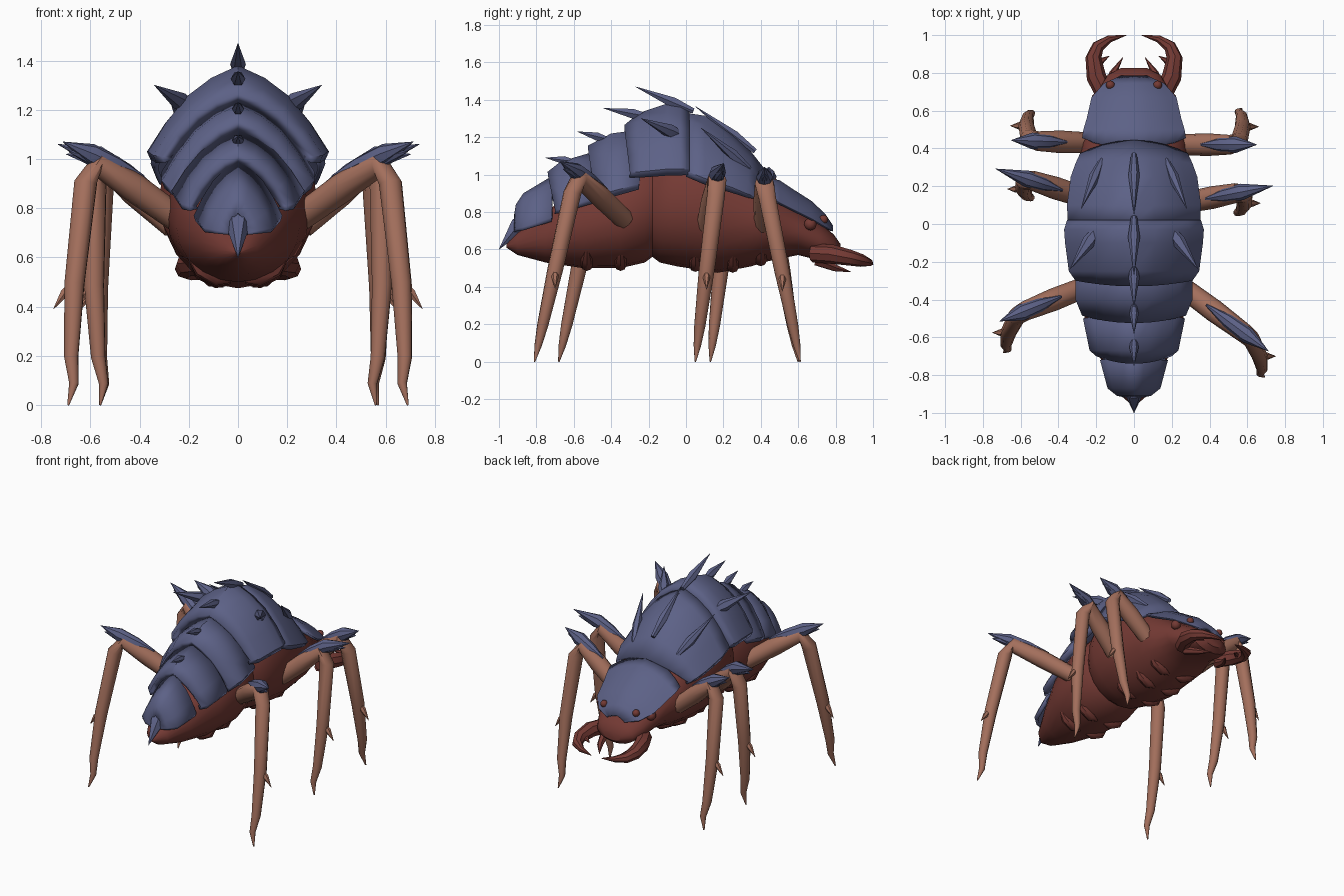
import bpy, bmesh, math
from mathutils import Vector

old = bpy.data.objects.get("Cube")
if old:
    bpy.data.objects.remove(old)


def material(name, rgb):
    m = bpy.data.materials.new(name)
    m.use_nodes = True
    m.diffuse_color = (*rgb, 1)
    m.node_tree.nodes["Principled BSDF"].inputs["Base Color"].default_value = (*rgb, 1)
    return m


BLUE = material("slate blue shell", (0.108, 0.12, 0.24))
RED = material("dark red body", (0.175, 0.042, 0.034))
BROWN = material("tan leg", (0.37, 0.16, 0.108))


def finish(bm, name, mat, angle=40):
    mesh = bpy.data.meshes.new(name)
    bm.to_mesh(mesh)
    bm.free()
    mesh.materials.append(mat)
    ob = bpy.data.objects.new(name, mesh)
    bpy.context.collection.objects.link(ob)
    bpy.ops.object.select_all(action='DESELECT')
    ob.select_set(True)
    bpy.context.view_layer.objects.active = ob
    bpy.ops.object.shade_smooth_by_angle(angle=math.radians(angle))
    return ob


def loft(name, rings, mat, closed=True):
    """Skin a row of rings; closed rings get end caps."""
    bm = bmesh.new()
    rows = [[bm.verts.new(p) for p in ring] for ring in rings]
    n = len(rows[0])
    for a, b in zip(rows, rows[1:]):
        for j in range(n if closed else n - 1):
            k = (j + 1) % n
            bm.faces.new((a[j], a[k], b[k], b[j]))
    if closed:
        bm.faces.new(rows[0])
        bm.faces.new(rows[-1])
        bmesh.ops.recalc_face_normals(bm, faces=bm.faces)
    return finish(bm, name, mat)


def tube(name, path, radii, mat, sides=8):
    """Tapered round tube through the path points."""
    pts = [Vector(p) for p in path]
    rings, prev, q = [], None, None
    for i, p in enumerate(pts):
        t = (pts[min(i + 1, len(pts) - 1)] - pts[max(i - 1, 0)]).normalized()
        q = t.to_track_quat('Z', 'Y') if q is None else prev.rotation_difference(t) @ q
        prev = t
        ring = []
        for s in range(sides):
            a = math.tau * s / sides
            ring.append(p + q @ Vector((math.cos(a), math.sin(a), 0)) * radii[i])
        rings.append(ring)
    return loft(name, rings, mat)


def spike(name, base, tip, r, mat=BLUE):
    b, t = Vector(base), Vector(tip)
    return tube(name, [b, b.lerp(t, 0.35), t], [r * 0.5, r, 0.001], mat, 6)


def ball(name, centre, r, mat):
    bm = bmesh.new()
    bmesh.ops.create_uvsphere(bm, u_segments=12, v_segments=8, radius=r)
    bmesh.ops.translate(bm, verts=bm.verts, vec=centre)
    return finish(bm, name, mat)


# Red body with a pinched waist: y, half width, bottom, top
stations = [
    (-.96, .01, .61, .63), (-.90, .08, .57, .69), (-.75, .16, .53, .80),
    (-.55, .25, .50, .95), (-.35, .29, .50, 1.03), (-.22, .27, .53, 1.06),
    (-.18, .25, .56, 1.06), (-.14, .28, .53, 1.1), (-.05, .32, .51, 1.15),
    (.17, .31, .475, 1.14), (.35, .285, .51, 1.0), (.43, .285, .535, .955), (.50, .25, .55, .91),
    (.60, .22, .57, .82), (.72, .18, .54, .74), (.79, .14, .54, .68), (.825, .07, .57, .63)]


def body_ring(y, w, lo, hi, n=20):
    mid, half = (lo + hi) / 2, (hi - lo) / 2
    ring = []
    for i in range(n):
        c, s = math.cos(math.tau * i / n), math.sin(math.tau * i / n)
        x = math.copysign(abs(c) ** (.7 if s > 0 else 1), c)
        ring.append((w * x, y, mid + half * s))
    return ring


loft("body", [body_ring(*s) for s in stations], RED)

# Overlapping shell plates: y, half width, edge height, crest height, sweep of the sides
arch = [(.96, -.1), (1, 0), (.8, .34), (.56, .65), (.3, .855)]


def plate(name, rows, thickness=.02):
    rings = []
    for y, w, edge, top, *sweep in rows:
        h = top - edge
        bend = sweep[0] if sweep else 0
        left = [(-a * w, y + bend * a * a, edge + b * h) for a, b in arch]
        right = [(-x, yy, z) for x, yy, z in reversed(left)]
        rings.append(left + [(0, y, top)] + right)
    ob = loft(name, rings, BLUE, closed=False)
    sol = ob.modifiers.new("thickness", 'SOLIDIFY')
    sol.thickness = thickness
    sol.offset = -1


plate("head_shield", [
    (.40, .275, .88, .99, .055), (.50, .268, .85, .97), (.56, .25, .82, .93),
    (.67, .225, .765, .86), (.745, .16, .72, .79), (.785, .07, .70, .73)])
plate("thorax_shell", [
    (0, .35, 1.02, 1.33), (.10, .355, .98, 1.315), (.25, .335, .93, 1.22),
    (.35, .31, .90, 1.12, -.03), (.445, .285, .88, 1.0, -.07)])
plate("back_plate_1", [
    (-.33, .31, 1.01, 1.265, .03), (-.25, .345, 1.015, 1.33), (-.10, .365, 1.03, 1.38),
    (-.03, .37, 1.03, 1.37), (.02, .355, 1.03, 1.34)], .045)
plate("back_plate_2", [
    (-.525, .275, .88, 1.155, .04), (-.40, .31, .91, 1.22), (-.25, .31, .95, 1.24)], .045)
plate("back_plate_3", [
    (-.74, .20, .81, 1.015, .04), (-.67, .235, .82, 1.07), (-.50, .27, .87, 1.12)], .045)
plate("back_plate_4", [
    (-.92, .04, .70, .78), (-.91, .09, .71, .84), (-.87, .14, .72, .90),
    (-.72, .18, .77, .99)])

# Spikes along the crest: base y, z then tip y, z, radius
crest = [(.37, 1.125, .05, 1.365, .03), (.04, 1.34, -.27, 1.47, .032),
         (-.20, 1.31, -.44, 1.355, .03), (-.42, 1.19, -.58, 1.23, .025),
         (-.60, 1.07, -.75, 1.09, .025)]
for i, (y0, z0, y1, z1, r) in enumerate(crest):
    spike(f"crest_spike_{i + 1}", (0, y0, z0), (0, y1, z1), r)
spike("tail_spike", (0, -.84, .80), (0, -1, .60), .05)

# Mirrored parts of the head, shell and belly
for s, side in ((1, "left"), (-1, "right")):
    spike(f"{side}_thorax_spike", (s * .17, .34, 1.03), (s * .28, .08, 1.25), .03)
    spike(f"{side}_back_spike", (s * .18, -.01, 1.2), (s * .34, -.24, 1.30), .038)

    tube(f"{side}_mandible",
         [(s * .15, .68, .58), (s * .20, .78, .575), (s * .215, .88, .555),
          (s * .19, .94, .54), (s * .13, .98, .53), (s * .04, 1.0, .52)],
         [.05, .052, .042, .034, .02, .002], RED)
    spike(f"{side}_mandible_tooth", (s * .21, .84, .56), (s * .13, .89, .54), .02, RED)
    tube(f"{side}_palp", [(s * .14, .70, .54), (s * .11, .80, .50), (s * .06, .88, .48)],
         [.03, .02, .002], RED, 6)
    ball(f"{side}_outer_eye", (s * .192, .665, .735), .033, RED)
    ball(f"{side}_inner_eye", (s * .125, .735, .76), .024, RED)

    for i, (y, z) in enumerate([(-.53, .50), (-.35, .50), (.05, .495), (.25, .49), (.4, .525)]):
        tube(f"{side}_belly_ridge_{i + 1}",
             [(s * .03, y, z + .005), (s * .08, y, z + .015), (s * .15, y, z + .05),
              (s * .21, y, z + .12)],
             [.008, .032, .032, .006], RED, 8)

# Legs: hip, knee and foot, then the reach of the knee spike
legs = {
    "left_rear": ((.25, -.33, .76), (.60, -.59, .98), (.69, -.81, 0), .14),
    "right_rear": ((-.25, -.33, .76), (-.60, -.47, .98), (-.69, -.68, 0), .12),
    "left_middle": ((.26, .11, .73), (.57, .17, .97), (.56, .05, 0), .17),
    "right_middle": ((-.26, .14, .73), (-.57, .24, .97), (-.56, .13, 0), .17),
    "left_front": ((.24, .42, .73), (.54, .42, .95), (.57, .61, 0), .11),
    "right_front": ((-.24, .43, .73), (-.54, .44, .95), (-.56, .60, 0), .11),
}
bends = ((.08, .012), (.5, .02), (.8, .006), (.91, -.015))
for name, (*points, reach) in legs.items():
    hip, knee, foot = map(Vector, points)
    side = Vector((math.copysign(1, hip.x), 0, 0))
    out = Vector((knee.x - hip.x, knee.y - hip.y, 0)).normalized()
    up = Vector((0, 0, 1))

    shin = [knee.lerp(foot, t) + side * d for t, d in bends]
    tube(f"{name}_leg",
         [hip, hip.lerp(knee, .5) + up * .015, knee - out * .03, *shin, foot],
         [.055, .06, .052, .048, .042, .03, .02, .004], BROWN, 10)

    # Knee guard made of a long spike lying on the thigh and a short barb
    tube(f"{name}_knee_spike",
         [hip.lerp(knee, .38) + up * .085, hip.lerp(knee, .7) + up * .06, knee + up * .04,
          knee + out * reach + up * .09],
         [.006, .036, .044, .001], BLUE, 8)
    spike(f"{name}_knee_barb", knee + up * .02 - out * .05, knee + out * reach * .8 + up * .05, .035)

    # Thorn on the outside of the shin
    root = knee.lerp(foot, .5) + side * .035
    spike(f"{name}_shin_thorn", root, root + side * .07 - up * .10, .02, BROWN)
